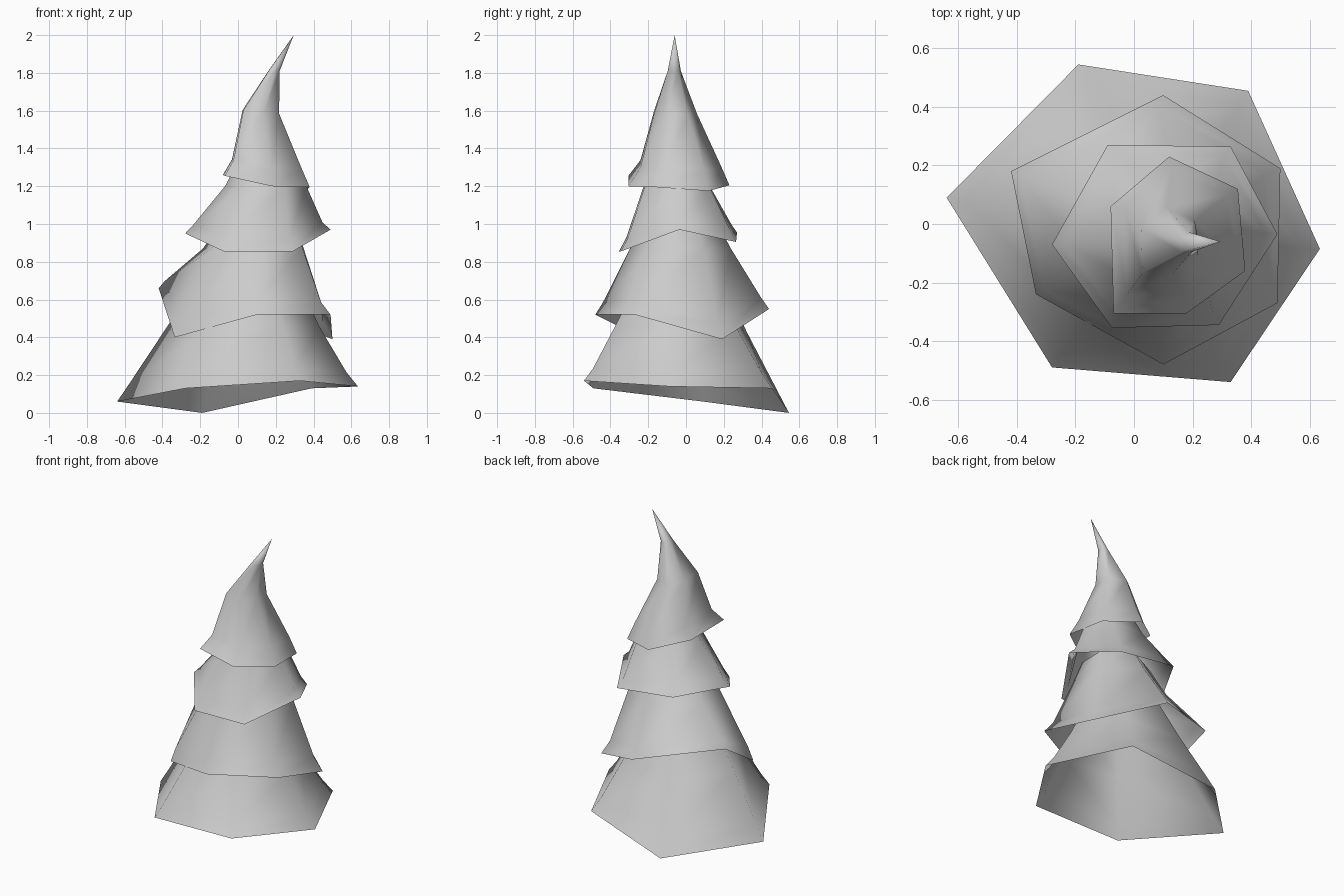
import bpy, bmesh
from mathutils import Vector

cube = bpy.data.objects.get("Cube")
if cube:
    bpy.data.objects.remove(cube, do_unlink=True)

grey = bpy.data.materials.new("pale_grey")
grey.use_nodes = True
colour = (0.6, 0.6, 0.6, 1)
grey.diffuse_color = colour
grey.node_tree.nodes["Principled BSDF"].inputs["Base Color"].default_value = colour


def tier(name, rim, rings, tip=None):
    """Loft a crooked hexagonal skirt. Each ring: centre, scale of rim, share of rim's tilt kept."""
    rim = [Vector(p) for p in rim]
    mid = sum(rim, Vector()) / len(rim)
    bm = bmesh.new()
    loops = [[bm.verts.new(p) for p in rim]]
    for centre, scale, tilt in rings:
        size = Vector((scale, scale, tilt))
        loops.append([bm.verts.new(Vector(centre) + (p - mid) * size) for p in rim])
    n = len(rim)
    for low, high in zip(loops, loops[1:]):
        for i in range(n):
            j = (i + 1) % n
            bm.faces.new((low[i], low[j], high[j], high[i]))
    if tip:
        top = bm.verts.new(tip)
        for i in range(n):
            bm.faces.new((loops[-1][i], loops[-1][(i + 1) % n], top))
    for f in bm.faces:
        f.smooth = True
    mesh = bpy.data.meshes.new(name)
    bm.to_mesh(mesh)
    bm.free()
    mesh.materials.append(grey)
    obj = bpy.data.objects.new(name, mesh)
    bpy.context.collection.objects.link(obj)


# Rims run anticlockwise seen from above; upper rings tuck inside the next tier
tier("bottom_branches",
     [(.33, -.54, .17), (.635, -.085, .14), (.39, .455, .13),
      (-.19, .545, 0), (-.64, .09, .06), (-.28, -.49, .13)],
     [((.04, -.01, .19), .9, .7), ((.05, -.03, .45), .64, .2), ((.07, -.03, .7), .42, 0)])

tier("lower_branches",
     [(.1, -.48, .52), (.49, -.27, .52), (.5, .19, .39),
      (.1, .44, .55), (-.42, .18, .66), (-.335, -.24, .4)],
     [((.06, -.03, .575), .91, .8), ((.1, -.035, .87), .58, 0), ((.12, -.04, 1.02), .42, 0)])

tier("upper_branches",
     [(-.075, -.355, .855), (.29, -.345, .855), (.49, -.035, .97),
      (.33, .265, .905), (-.09, .27, .955), (-.28, -.07, .95)],
     [((.11, -.04, .97), .89, .7), ((.15, -.05, 1.2), .56, 0), ((.15, -.05, 1.32), .4, 0)])

# Top tier narrows into a bent point
tier("crooked_top",
     [(-.07, -.305, 1.255), (.18, -.305, 1.2), (.38, -.16, 1.195),
      (.355, .12, 1.175), (.12, .23, 1.205), (-.08, .06, 1.26)],
     [((.15, -.045, 1.31), .8, .7), ((.12, -.065, 1.59), .42, .3), ((.19, -.065, 1.81), .13, 0)],
     tip=(.295, -.06, 2))
